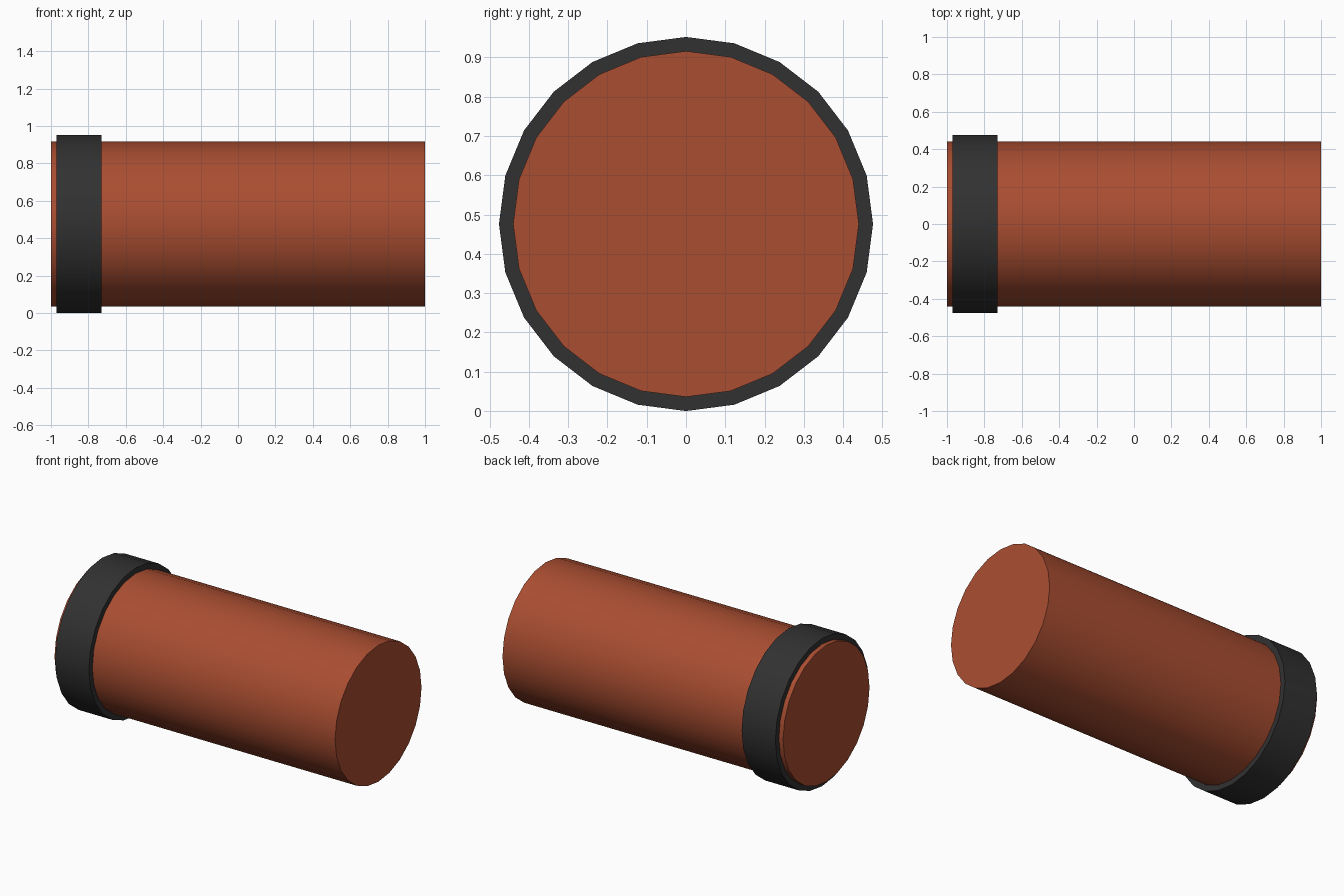
import bpy
import math

cube = bpy.data.objects.get("Cube")
if cube:
    bpy.data.objects.remove(cube, do_unlink=True)

SIDES = 24
AXIS_HEIGHT = 0.476


def make_material(name, rgb):
    mat = bpy.data.materials.new(name)
    mat.use_nodes = True
    color = (*rgb, 1.0)
    mat.diffuse_color = color
    mat.node_tree.nodes["Principled BSDF"].inputs["Base Color"].default_value = color
    return mat


def cylinder_along_x(name, radius, x_start, x_end, material):
    """Capped cylinder lying along x, with a corner at the very top."""
    bpy.ops.mesh.primitive_cylinder_add(
        vertices=SIDES, radius=radius, depth=x_end - x_start,
        location=((x_start + x_end) / 2, 0, AXIS_HEIGHT),
        rotation=(0, math.pi / 2, 0))
    obj = bpy.context.object
    obj.name = name
    obj.data.name = name
    obj.data.materials.append(material)
    bpy.ops.object.transform_apply(location=False, rotation=True, scale=True)
    bpy.ops.object.shade_smooth_by_angle(angle=math.radians(30))
    return obj


rust = make_material("rust red", (0.40, 0.076, 0.031))
charcoal = make_material("charcoal", (0.031, 0.031, 0.031))

# Long main body
cylinder_along_x("body", 0.44, -1.0, 1.0, rust)

# Dark collar near the right end
cylinder_along_x("collar", AXIS_HEIGHT, -0.97, -0.73, charcoal)
